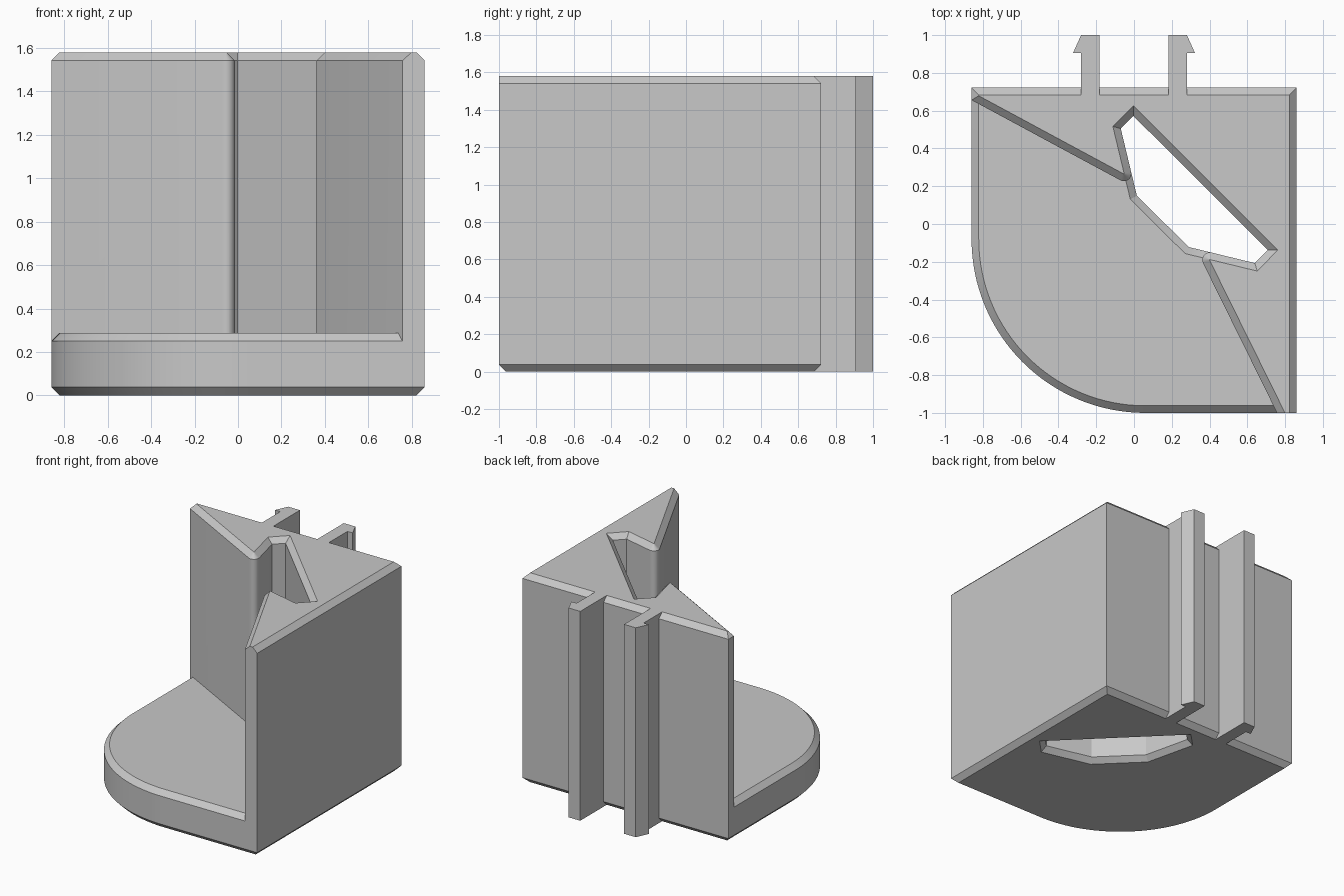
import bpy, bmesh, math
from mathutils import Vector
from mathutils.geometry import intersect_line_line_2d

if "Cube" in bpy.data.objects:
    bpy.data.objects.remove(bpy.data.objects["Cube"])

C = 0.038            # chamfer size
BASE_H, H = 0.288, 1.58
W, FRONT, BACK = 0.86, -1.0, 0.722

grey = bpy.data.materials.new("light grey")
grey.diffuse_color = (0.58, 0.58, 0.58, 1)
grey.use_nodes = True
grey.node_tree.nodes["Principled BSDF"].inputs["Base Color"].default_value = grey.diffuse_color


def cross_lines(a, b, c, d):
    """Intersection of two infinite 2D lines."""
    u, v = b - a, d - c
    t = (c - a).cross(v) / u.cross(v)
    return a + u * t


def inset(pts, dist, keep=lambda a, b: False):
    """Move every edge of a counter-clockwise outline inward by dist."""
    n, out = len(pts), []
    lines = []
    for i in range(n):
        a, b = pts[i], pts[(i + 1) % n]
        d = (b - a).normalized()
        off = Vector((-d.y, d.x)) * (0 if keep(a, b) else dist)
        lines.append((a + off, b + off))
    for i in range(n):
        (a, b), (c, d) = lines[i - 1], lines[i]
        if abs((b - a).normalized().cross((d - c).normalized())) < 1e-4:
            out.append(c)
        else:
            out.append(cross_lines(a, b, c, d))
    return out


def fillet(p, q, r, radius, segs=8):
    """Arc points that round corner q between p and r."""
    u, v = (p - q).normalized(), (r - q).normalized()
    half = u.angle(v) / 2
    centre = q + (u + v).normalized() * radius / math.sin(half)
    start = q + u * radius / math.tan(half) - centre
    end = q + v * radius / math.tan(half) - centre
    a0 = math.atan2(start.y, start.x)
    da = math.atan2(end.y, end.x) - a0
    da = (da + math.pi) % (2 * math.pi) - math.pi
    return [centre + radius * Vector((math.cos(a0 + da * k / segs), math.sin(a0 + da * k / segs)))
            for k in range(segs + 1)]


def loft(name, rings):
    """Closed solid from (z, outline) rings with equal point counts."""
    bm = bmesh.new()
    loops = [[bm.verts.new((p.x, p.y, z)) for p in pts] for z, pts in rings]
    n = len(loops[0])
    bm.faces.new(loops[0][::-1])
    bm.faces.new(loops[-1])
    for lo, hi in zip(loops, loops[1:]):
        for i in range(n):
            j = (i + 1) % n
            bm.faces.new((lo[i], lo[j], hi[j], hi[i]))
    bmesh.ops.recalc_face_normals(bm, faces=bm.faces[:])
    me = bpy.data.meshes.new(name)
    bm.to_mesh(me)
    bm.free()
    me.materials.append(grey)
    ob = bpy.data.objects.new(name, me)
    bpy.context.collection.objects.link(ob)
    return ob


def combine(target, tool, operation):
    """Apply a boolean and remove the tool."""
    mod = target.modifiers.new("combine", 'BOOLEAN')
    mod.operation, mod.solver, mod.object = operation, 'EXACT', tool
    bpy.context.view_layer.objects.active = target
    bpy.ops.object.modifier_apply(modifier=mod.name)
    bpy.data.objects.remove(tool)


def V(*pairs):
    return [Vector(p) for p in pairs]


# Base plate with one large rounded corner
R = 0.92
corner = fillet(*V((-W, BACK), (-W, FRONT), (W, FRONT)), R, 32)
plate = corner + V((W, FRONT), (W, BACK), (-W, BACK))
body = loft("body", [(0, inset(plate, C)), (C, plate),
                     (BASE_H - C, plate), (BASE_H, inset(plate, C))])

# Angled through slot, flared at both faces of the plate
A, B, Cn, D, E, F = V((-0.07, 0.505), (-0.003, 0.572), (0.708, -0.138),
                      (0.64, -0.207), (0.29, -0.122), (0.015, 0.15))
slot = [A, F, E, D, Cn, B]
flare = inset(slot, -2 * C)
combine(body, loft("slot_cutter", [(-C, flare), (C, slot),
                                   (BASE_H - C, slot), (BASE_H + C, flare)]), 'DIFFERENCE')

# Tall block whose front is cut by two diagonals and the slot bay
left_end, right_end = V((-W, 0.656), (0.757, FRONT))
left_tip = cross_lines(A, F, left_end, Vector((-0.06, 0.225)))
right_tip = cross_lines(D, E, right_end, Vector((0.362, -0.2)))
block = (V((W, FRONT), (W, BACK), (-W, BACK)) + [left_end]
         + fillet(left_end, left_tip, A, 0.0395)
         + [A, B, Cn, D]
         + fillet(D, right_tip, right_end, 0.0395) + [right_end])
is_front = lambda a, b: abs(a.y - FRONT) < 1e-5 and abs(b.y - FRONT) < 1e-5
combine(body, loft("block", [(0.15, block), (H - C, block),
                             (H, inset(block, C, is_front))]), 'UNION')

# Pair of hooked clip rails on the back
for side, name in ((-1, "left_clip"), (1, "right_clip")):
    prof = V((0.183, BACK - C), (0.28, BACK - C), (0.28, 0.905),
             (0.323, 0.905), (0.28, 1.0), (0.183, 1.0))
    prof = [Vector((p.x * side, p.y)) for p in prof]
    loft(name, [(0, prof), (H, prof)])

# Smooth only the gentle curves
bpy.ops.object.select_all(action='DESELECT')
body.select_set(True)
bpy.context.view_layer.objects.active = body
bpy.ops.object.shade_smooth_by_angle(angle=math.radians(22))
